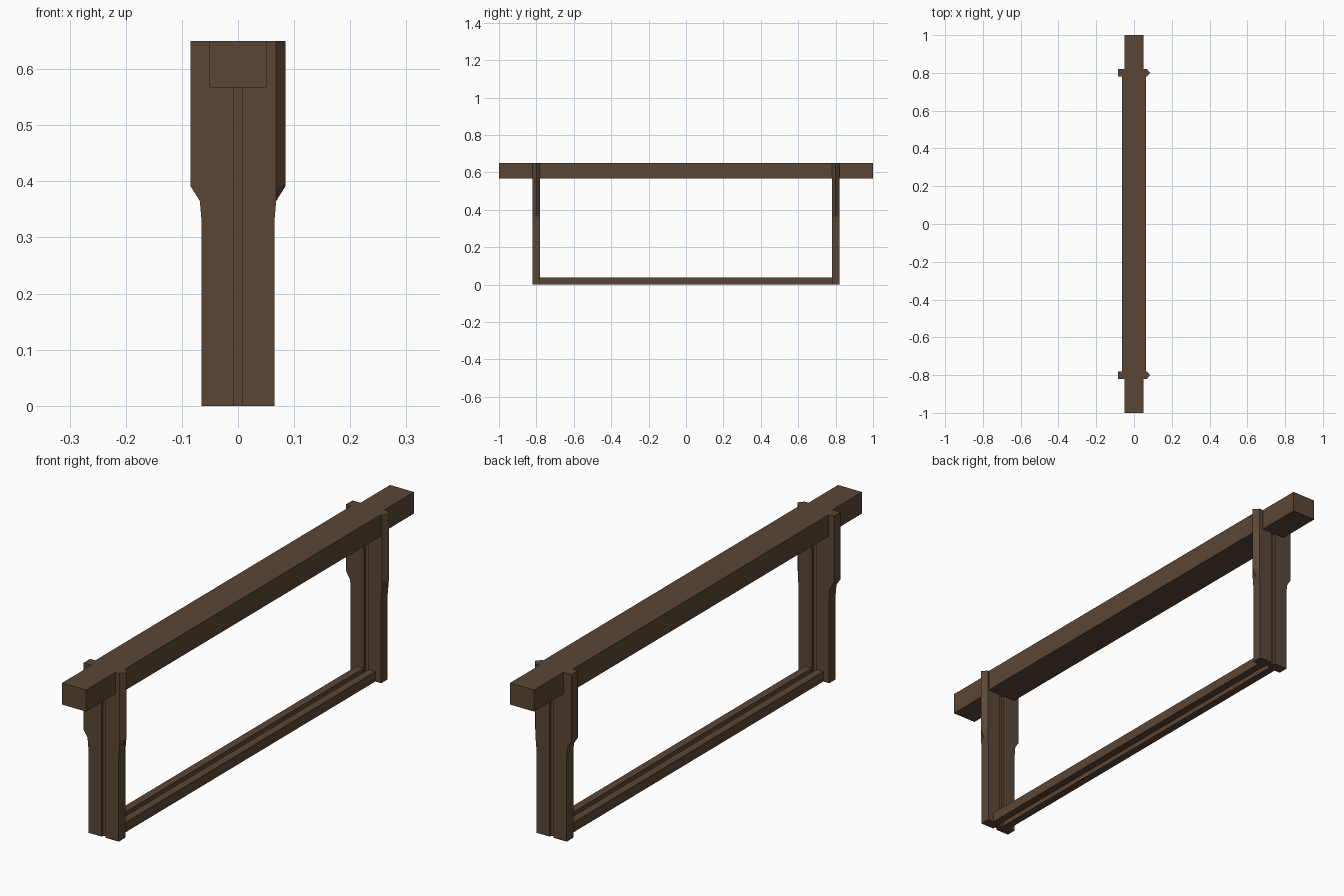
import bpy, bmesh

if "Cube" in bpy.data.objects:
    bpy.data.objects.remove(bpy.data.objects["Cube"])

wood = bpy.data.materials.new("dark_brown_wood")
wood.diffuse_color = (0.105, 0.062, 0.036, 1)
wood.use_nodes = True
wood.node_tree.nodes["Principled BSDF"].inputs["Base Color"].default_value = wood.diffuse_color


def finish(name, bm):
    bmesh.ops.recalc_face_normals(bm, faces=bm.faces)
    me = bpy.data.meshes.new(name)
    bm.to_mesh(me)
    bm.free()
    me.materials.append(wood)
    ob = bpy.data.objects.new(name, me)
    bpy.context.collection.objects.link(ob)
    return ob


def loft(name, loops):
    """Skin matching loops of points and cap both ends."""
    bm = bmesh.new()
    rows = [[bm.verts.new(p) for p in loop] for loop in loops]
    n = len(rows[0])
    for a, b in zip(rows, rows[1:]):
        for i in range(n):
            j = (i + 1) % n
            bm.faces.new((a[i], a[j], b[j], b[i]))
    bm.faces.new(rows[0])
    bm.faces.new(rows[-1])
    return finish(name, bm)


def box(name, x0, x1, y0, y1, z0, z1):
    base = [(x0, y0), (x1, y0), (x1, y1), (x0, y1)]
    return loft(name, [[(x, y, z) for x, y in base] for z in (z0, z1)])


TOP, UNDER = 0.65, 0.567      # top bar height range
LUG, WIDE = 0.051, 0.063      # half widths of the top bar
IN, OUT = 0.78, 0.82          # end bar faces along y

# top bar: wide middle with narrow lugs
half = [(LUG, -1), (LUG, -IN), (WIDE, -IN), (WIDE, IN), (LUG, IN), (LUG, 1)]
outline = half + [(-x, y) for x, y in reversed(half)]
loft("top_bar", [[(x, y, z) for x, y in outline] for z in (UNDER, TOP)])

# end bars: shouldered sides, one pointed edge, grooves on both faces
shoulder = [(0, 0.065), (0.33, 0.065), (0.365, 0.068), (0.392, 0.085), (TOP, 0.085)]
mid, t, g, d = (IN + OUT) / 2, (OUT - IN) / 2, 0.008, 0.01
for side, name in ((-1, "front_end_bar"), (1, "back_end_bar")):
    loops = []
    for z, w in shoulder:
        e = min(w, 0.068)
        sec = [(-w, -t), (-g, -t), (-g, -t + d), (g, -t + d), (g, -t), (e, -t),
               (w, 0),
               (e, t), (g, t), (g, t - d), (-g, t - d), (-g, t), (-w, t)]
        loops.append([(x, side * mid + y, z) for x, y in sec])
    bar = loft(name, loops)
    # notch that holds the top bar lug
    cutter = box("notch_cutter", -LUG, LUG, side * mid - 0.05, side * mid + 0.05, UNDER, TOP + 0.1)
    cutter.hide_render = True
    mod = bar.modifiers.new("notch", 'BOOLEAN')
    mod.operation = 'DIFFERENCE'
    mod.solver = 'EXACT'
    mod.object = cutter
    bpy.context.view_layer.objects.active = bar
    bpy.ops.object.modifier_apply(modifier=mod.name)
    bpy.data.objects.remove(cutter)

# split bottom bar: two parallel strips
for s, name in ((-1, "left_bottom_strip"), (1, "right_bottom_strip")):
    xs = sorted((s * 0.01, s * 0.04))
    box(name, xs[0], xs[1], -IN, IN, 0, 0.038)
